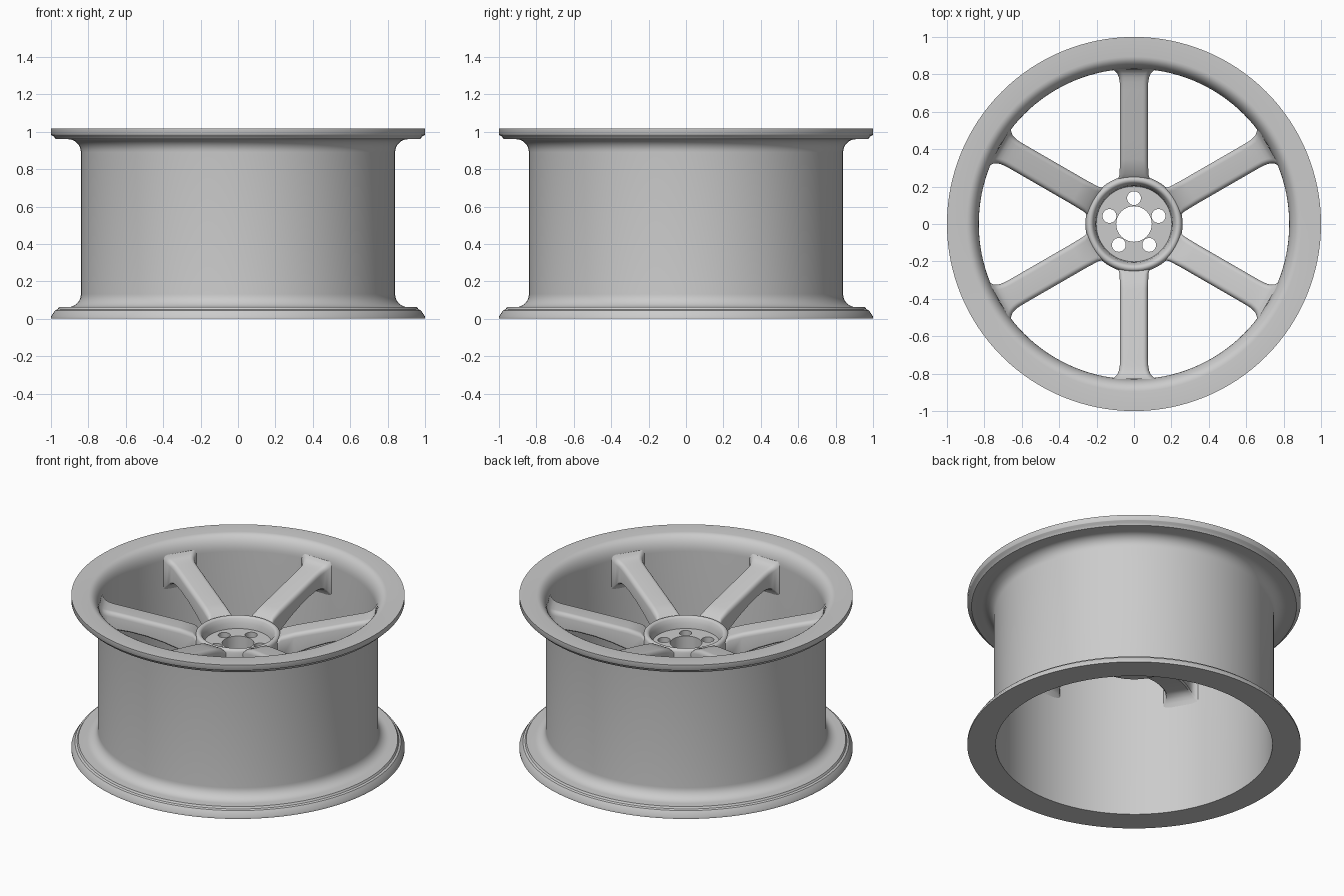
import bpy, bmesh, math
from math import sin, cos, pi, sqrt, radians

if "Cube" in bpy.data.objects:
    bpy.data.objects.remove(bpy.data.objects["Cube"])


def finish(bm, name, angle=35):
    bmesh.ops.recalc_face_normals(bm, faces=bm.faces)
    me = bpy.data.meshes.new(name)
    bm.to_mesh(me)
    bm.free()
    ob = bpy.data.objects.new(name, me)
    bpy.context.collection.objects.link(ob)
    smooth(ob, angle)
    return ob


def smooth(ob, angle=35):
    bpy.ops.object.select_all(action='DESELECT')
    bpy.context.view_layer.objects.active = ob
    ob.select_set(True)
    bpy.ops.object.shade_smooth_by_angle(angle=radians(angle))


def arc(cx, cz, rx, rz, a0, a1, n=8):
    """Elliptical arc of profile points, angles in degrees."""
    return [(cx + rx * cos(radians(a0 + (a1 - a0) * i / n)),
             cz + rz * sin(radians(a0 + (a1 - a0) * i / n))) for i in range(n + 1)]


def lathe(name, profile, segs=128):
    """Revolve a closed (radius, z) profile about the z axis."""
    bm = bmesh.new()
    rings = [[bm.verts.new((r * cos(2 * pi * s / segs), r * sin(2 * pi * s / segs), z))
              for r, z in profile] for s in range(segs)]
    n = len(profile)
    for s in range(segs):
        a, b = rings[s], rings[(s + 1) % segs]
        for i in range(n):
            j = (i + 1) % n
            bm.faces.new((a[i], b[i], b[j], a[j]))
    return finish(bm, name)


# Rim: barrel with a stepped flange at each end
outer = [(0.83, 0), (1.0, 0), (1.0, 0.012), (0.978, 0.045), (0.965, 0.05), (0.958, 0.062)]
outer += arc(0.91, 0.132, 0.07, 0.07, 270, 180)
outer += arc(0.91, 0.89, 0.07, 0.07, 180, 90)
outer += [(0.975, 0.96), (0.985, 0.975), (0.998, 0.982), (1.0, 0.985), (1.0, 1.018)]
inner = arc(0.895, 0.918, 0.065, 0.10, 90, 180)
lathe("rim", outer + inner)

# Hub: raised rounded ring around a recessed mounting face
hub_profile = [(0.095, 0.60), (0.25, 0.60), (0.26, 0.61), (0.26, 0.735)]
hub_profile += arc(0.236, 0.75, 0.02, 0.022, 0, 150, 8)
hub_profile += [(0.207, 0.735), (0.202, 0.70), (0.095, 0.70)]
hub = lathe("hub", hub_profile, 96)

# Five bolt holes
bm = bmesh.new()
for k in range(5):
    a = pi / 2 + k * 2 * pi / 5
    res = bmesh.ops.create_cone(bm, cap_ends=True, segments=32, radius1=0.037,
                                radius2=0.037, depth=0.4)
    bmesh.ops.translate(bm, verts=res["verts"],
                        vec=(0.138 * cos(a), 0.138 * sin(a), 0.65))
cutter = finish(bm, "bolt_hole_cutter")
cutter.hide_render = True
mod = hub.modifiers.new("bolt_holes", 'BOOLEAN')
mod.operation = 'DIFFERENCE'
mod.solver = 'EXACT'
mod.object = cutter
bpy.context.view_layer.objects.active = hub
bpy.ops.object.modifier_apply(modifier=mod.name)
bpy.data.objects.remove(cutter)
smooth(hub)

# Spoke stations: radius, half width, top z, bottom z
STATIONS = [(0.225, 0.085, 0.745, 0.62), (0.255, 0.085, 0.762, 0.625),
            (0.275, 0.077, 0.785, 0.635), (0.35, 0.075, 0.808, 0.67),
            (0.45, 0.075, 0.832, 0.715), (0.55, 0.075, 0.855, 0.75),
            (0.65, 0.075, 0.879, 0.775), (0.72, 0.075, 0.895, 0.785),
            (0.76, 0.076, 0.904, 0.782), (0.785, 0.080, 0.911, 0.773),
            (0.805, 0.087, 0.919, 0.76), (0.82, 0.098, 0.93, 0.743),
            (0.834, 0.115, 0.948, 0.722)]


def section(w, zt, zb):
    half = [(w - 0.008, zb), (w, zb + 0.008), (w, zt - 0.028), (w - 0.003, zt - 0.016),
            (w - 0.009, zt - 0.007), (w - 0.018, zt - 0.001), (w - 0.028, zt)]
    return half + [(-x, z) for x, z in reversed(half)]


def spoke(name, angle):
    bm = bmesh.new()
    loops = []
    for r, w, zt, zb in STATIONS:
        loops.append([bm.verts.new((x, sqrt(r * r - x * x), z))
                      for x, z in section(w, zt, zb)])
    n = len(loops[0])
    for a, b in zip(loops, loops[1:]):
        for i in range(n):
            j = (i + 1) % n
            bm.faces.new((a[i], a[j], b[j], b[i]))
    bm.faces.new(loops[0])
    bm.faces.new(loops[-1])
    finish(bm, name, 40).rotation_euler.z = angle


for k in range(6):
    spoke(f"spoke_{k + 1}", k * pi / 3)
